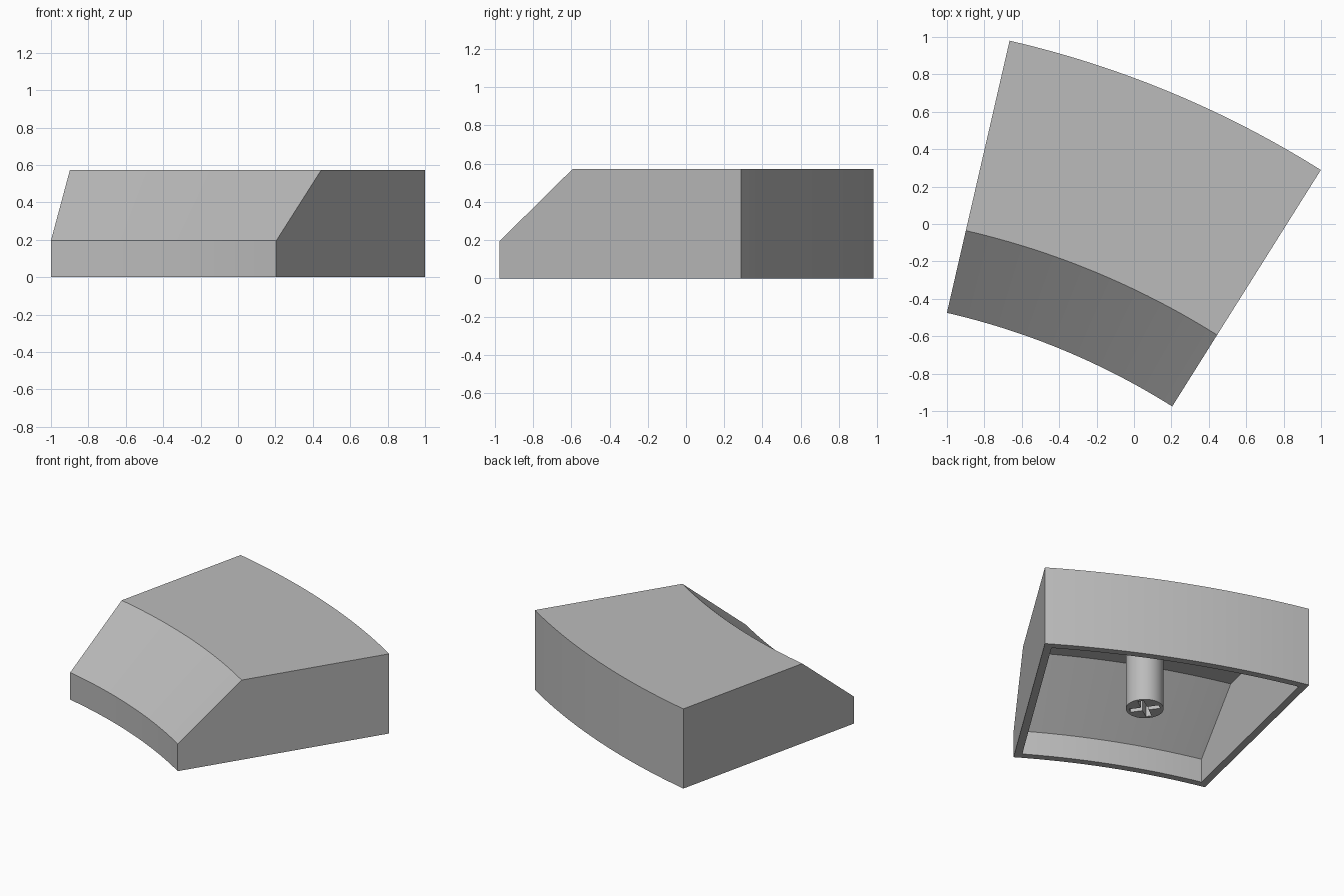
import bpy, bmesh
from math import asin, atan, cos, sin, pi, radians
from mathutils import Vector, Matrix

cube = bpy.data.objects.get("Cube")
if cube:
    bpy.data.objects.remove(cube, do_unlink=True)

CENTRE = Vector((-1.879, -4.29, 0))      # centre of the curved plan
START, END = radians(57.85), radians(77.03)
R_FRONT, R_RIDGE, R_BACK = 3.915, 4.366, 5.408
Z_LIP, Z_TOP = 0.195, 0.572
WALL = 0.05
SEGMENTS = 24

grey = bpy.data.materials.new("plain_grey")
grey.use_nodes = True
colour = (0.5, 0.5, 0.5, 1)
grey.diffuse_color = colour
grey.node_tree.nodes["Principled BSDF"].inputs["Base Color"].default_value = colour


def make_object(name, bm):
    bmesh.ops.recalc_face_normals(bm, faces=bm.faces)
    mesh = bpy.data.meshes.new(name)
    bm.to_mesh(mesh)
    bm.free()
    mesh.materials.append(grey)
    obj = bpy.data.objects.new(name, mesh)
    bpy.context.collection.objects.link(obj)
    return obj


def activate(obj):
    bpy.ops.object.select_all(action='DESELECT')
    obj.select_set(True)
    bpy.context.view_layer.objects.active = obj


def sweep(bm, profile, inset):
    """Sweep an open (radius, height) profile and return its bottom loop."""
    rows = []
    for i in range(SEGMENTS + 1):
        t = i / SEGMENTS
        row = []
        for r, z in profile:
            trim = asin(inset / r)
            a = (START + trim) * (1 - t) + (END - trim) * t
            row.append(bm.verts.new(CENTRE + Vector((r * cos(a), r * sin(a), z))))
        rows.append(row)
    for a, b in zip(rows, rows[1:]):
        for j in range(len(profile) - 1):
            bm.faces.new((a[j], a[j + 1], b[j + 1], b[j]))
    bm.faces.new(rows[0])
    bm.faces.new(rows[-1])
    return [r[0] for r in rows] + [r[-1] for r in reversed(rows)]


# Hollow shell: outer skin, inner skin of even thickness, and the rim between
slope = atan((Z_TOP - Z_LIP) / (R_RIDGE - R_FRONT))
lip_drop = WALL * (1 / cos(slope) - sin(slope) / cos(slope))
ridge_shift = WALL * (1 / sin(slope) - cos(slope) / sin(slope))
outer = [(R_FRONT, 0), (R_FRONT, Z_LIP), (R_RIDGE, Z_TOP), (R_BACK, Z_TOP), (R_BACK, 0)]
inner = [(R_FRONT + WALL, 0), (R_FRONT + WALL, Z_LIP - lip_drop),
         (R_RIDGE + ridge_shift, Z_TOP - WALL),
         (R_BACK - WALL, Z_TOP - WALL), (R_BACK - WALL, 0)]
bm = bmesh.new()
loop_a = sweep(bm, outer, 0)
loop_b = sweep(bm, inner, WALL)
for i in range(len(loop_a)):
    k = (i + 1) % len(loop_a)
    bm.faces.new((loop_a[i], loop_a[k], loop_b[k], loop_b[i]))
shell = make_object("cap_shell", bm)
activate(shell)
bpy.ops.object.shade_smooth_by_angle()

# Round mounting post under the top
POST = Vector((-0.083, 0.01, 0))
z0, z1 = 0.035, Z_TOP - WALL + 0.01
bm = bmesh.new()
bmesh.ops.create_cone(bm, cap_ends=True, segments=48, radius1=0.123, radius2=0.123,
                      depth=z1 - z0,
                      matrix=Matrix.Translation(POST + Vector((0, 0, (z0 + z1) / 2))))
post = make_object("mounting_post", bm)

# Cross-shaped socket cut into the post
bm = bmesh.new()
arm, half = 0.1, 0.02
outline = []
for q in range(4):
    for x, y in ((half, half), (half, arm), (-half, arm)):
        outline.append(Matrix.Rotation(q * pi / 2 + radians(35), 3, 'Z') @ Vector((x, y, 0)))
face = bm.faces.new([bm.verts.new(POST + p) for p in outline])
grown = bmesh.ops.extrude_face_region(bm, geom=[face])
bmesh.ops.translate(bm, vec=(0, 0, 0.33),
                    verts=[g for g in grown["geom"] if isinstance(g, bmesh.types.BMVert)])
cutter = make_object("socket_cutter", bm)
cutter.hide_render = True
cut = post.modifiers.new("socket", 'BOOLEAN')
cut.object = cutter
cut.operation = 'DIFFERENCE'
cut.solver = 'EXACT'
activate(post)
bpy.ops.object.modifier_apply(modifier=cut.name)
bpy.data.objects.remove(cutter, do_unlink=True)
bpy.ops.object.shade_smooth_by_angle()
